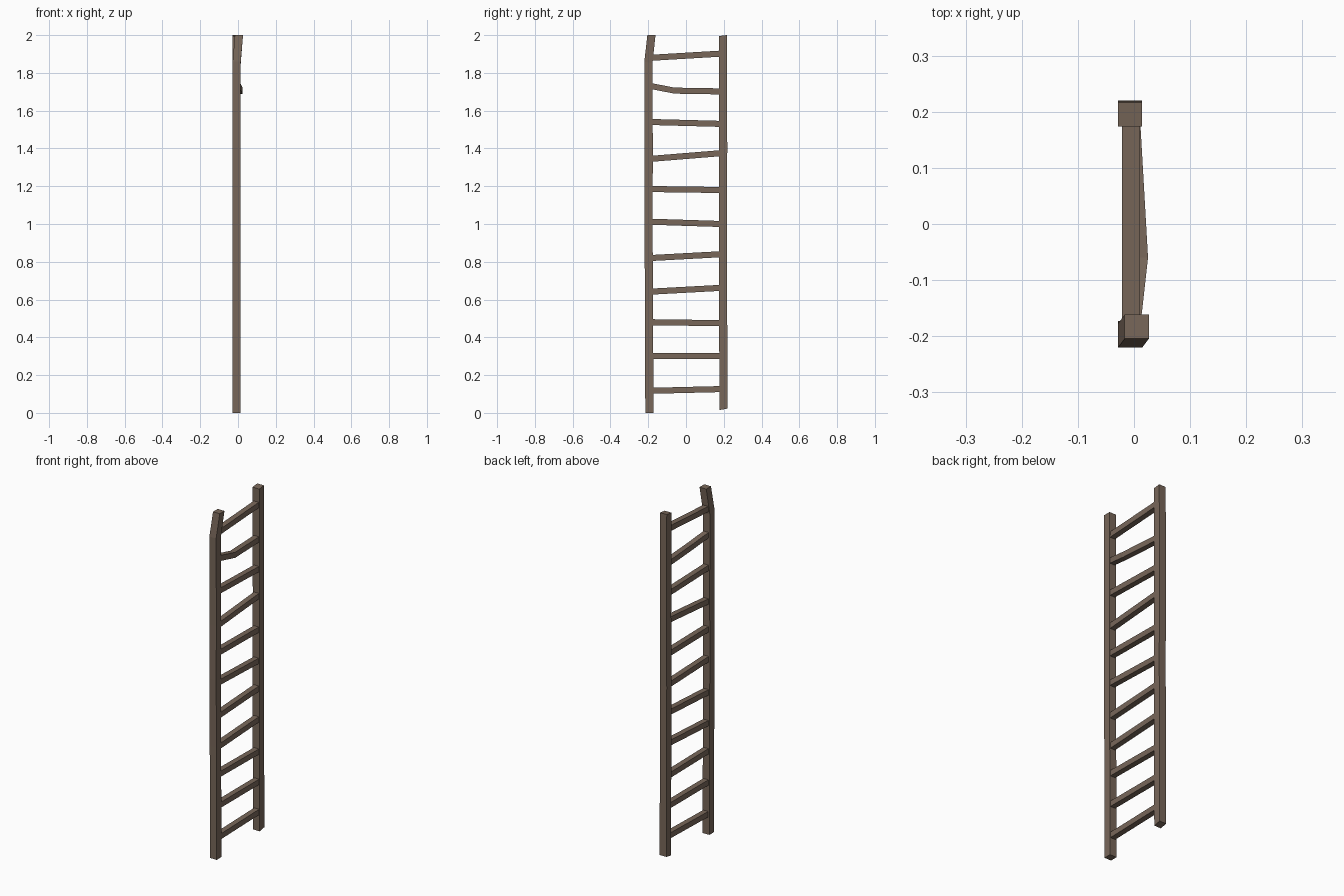
import bpy, bmesh

if "Cube" in bpy.data.objects:
    bpy.data.objects.remove(bpy.data.objects["Cube"])

# single weathered wood colour
wood = bpy.data.materials.new("weathered_wood")
wood.diffuse_color = (0.19, 0.137, 0.102, 1)
wood.use_nodes = True
wood.node_tree.nodes["Principled BSDF"].inputs["Base Color"].default_value = wood.diffuse_color


def beam(name, stations, size, axis):
    """Square beam through centre points; cross-sections lie flat across the axis."""
    bm = bmesh.new()
    h = size / 2
    rings = []
    for x, y, z in stations:
        ring = []
        for a, b in ((-h, -h), (h, -h), (h, h), (-h, h)):
            co = (x + a, y + b, z) if axis == "z" else (x + a, y, z + b)
            ring.append(bm.verts.new(co))
        rings.append(ring)
    for r, s in zip(rings, rings[1:]):
        for i in range(4):
            j = (i + 1) % 4
            bm.faces.new((r[i], r[j], s[j], s[i]))
    bm.faces.new(rings[0])
    bm.faces.new(rings[-1])
    bmesh.ops.recalc_face_normals(bm, faces=bm.faces[:])
    me = bpy.data.meshes.new(name)
    bm.to_mesh(me)
    bm.free()
    me.materials.append(wood)
    ob = bpy.data.objects.new(name, me)
    bpy.context.collection.objects.link(ob)
    return ob


# side rails: the front one is bent near its top, the back one is nearly straight
X = -0.007
front = beam("front_rail", [(X, -0.194, 0), (X, -0.196, 0.65), (X, -0.199, 1.04),
                            (X, -0.197, 1.35), (X, -0.199, 1.86),
                            (0.005, -0.183, 2.0)], 0.043, "z")
back = beam("back_rail", [(X, 0.199, 0.017), (X, 0.196, 0.65), (X, 0.195, 1.0),
                          (X, 0.197, 1.4), (X, 0.195, 2.0)], 0.043, "z")

# slightly uneven saw cuts at the rail ends
for v in back.data.vertices:
    if v.co.z < 0.1:
        v.co.z += 0.006 if v.co.y > 0.199 else -0.002
    elif v.co.z > 1.99 and v.co.y < 0.195:
        v.co.z -= 0.005
for v in front.data.vertices:
    if 1.8 < v.co.z < 1.9 and v.co.y > -0.199:
        v.co.z -= 0.01

# rungs: heights at the front and back rails
heights = [(0.117, 0.126), (0.30, 0.30), (0.48, 0.475), (0.642, 0.662),
           (0.82, 0.84), (1.012, 1.0), (1.185, 1.18), (1.345, 1.375),
           (1.54, 1.53), (1.73, 1.702), (1.88, 1.902)]
for n, (z0, z1) in enumerate(heights, 1):
    pts = [(-0.005, -0.185, z0), (-0.005, 0.185, z1)]
    if n == 10:  # cracked rung, pushed outwards
        pts.insert(1, (0.009, -0.06, 1.706))
    beam(f"rung_{n}", pts, 0.032, "y")
